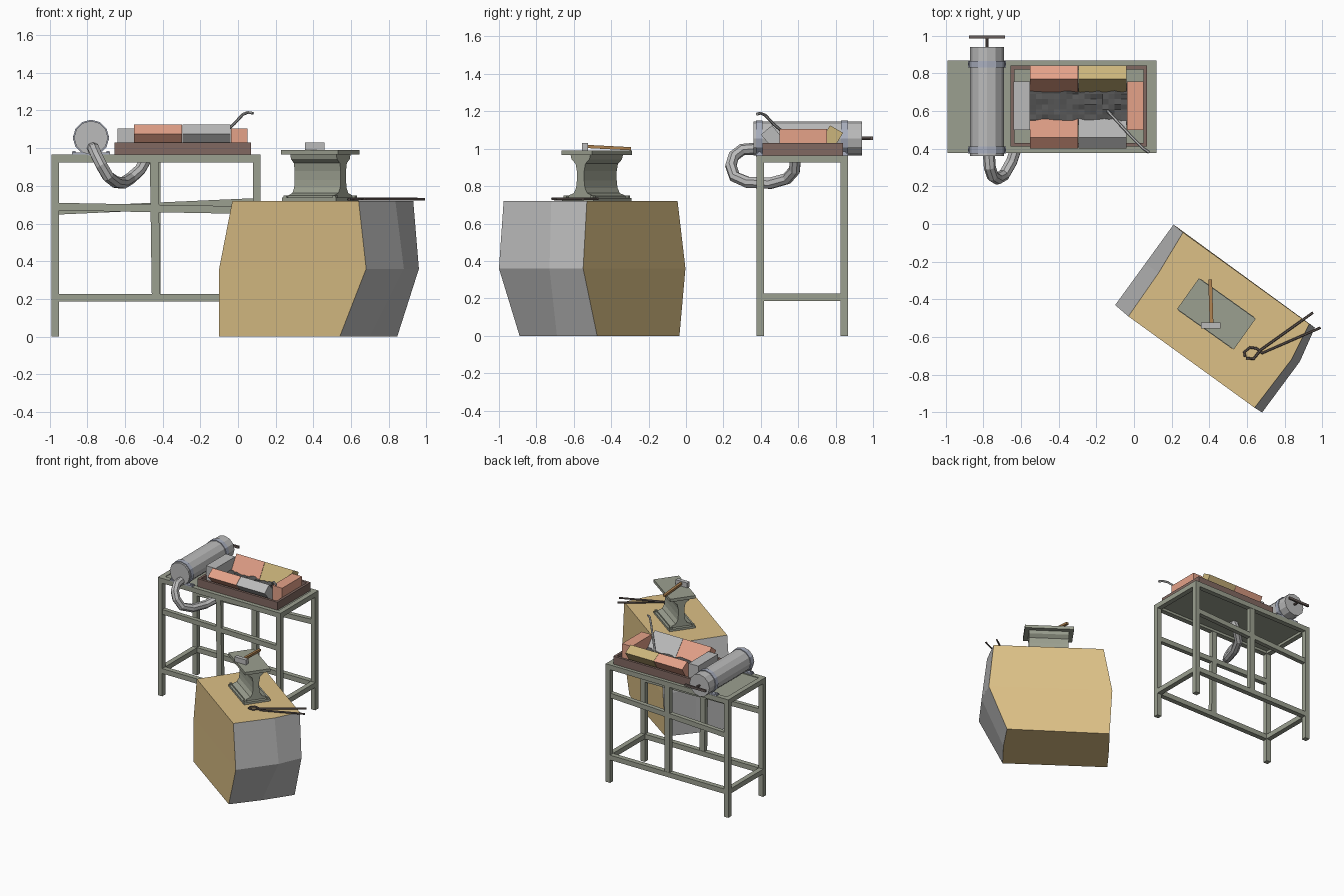
import bpy, bmesh, math, random
from mathutils import Vector, Matrix

if "Cube" in bpy.data.objects:
    bpy.data.objects.remove(bpy.data.objects["Cube"])

random.seed(4)


def mat(name, r, g, b):
    m = bpy.data.materials.new(name)
    m.diffuse_color = (r, g, b, 1)
    m.use_nodes = True
    m.node_tree.nodes["Principled BSDF"].inputs["Base Color"].default_value = m.diffuse_color
    return m


STEEL = mat("painted_steel", .33, .35, .28)
WOOD = mat("wood", .72, .53, .24)
RED = mat("red_brick", .78, .36, .25)
TAN = mat("tan_brick", .60, .46, .20)
BROWN = mat("tray_brown", .22, .14, .12)
COAL = mat("coal", .09, .09, .09)
HANDLE = mat("handle_wood", .42, .22, .08)
IRON = mat("iron", .14, .11, .10)
BLUE = mat("strap", .40, .43, .52)
GREY = mat("light_grey", .5, .5, .5)


def finish(name, bm, m, M=None):
    bmesh.ops.recalc_face_normals(bm, faces=bm.faces)
    me = bpy.data.meshes.new(name)
    bm.to_mesh(me)
    bm.free()
    ob = bpy.data.objects.new(name, me)
    bpy.context.collection.objects.link(ob)
    if m:
        me.materials.append(m)
    if M:
        ob.matrix_world = M
    return ob


def box(name, x, y, z, m=None, M=None):
    bm = bmesh.new()
    bmesh.ops.create_cube(bm, size=1)
    for v in bm.verts:
        v.co = [a[0] + (a[1] - a[0]) * (c + .5) for a, c in zip((x, y, z), v.co)]
    return finish(name, bm, m, M)


def bar(name, p, q, w, m, h=None):
    p, q = Vector(p), Vector(q)
    L, w, h = (q - p).length, w / 2, (h or w) / 2
    M = Matrix.Translation(p) @ (q - p).to_track_quat('X', 'Z').to_matrix().to_4x4()
    return box(name, (0, L), (-w, w), (-h, h), m, M)


def prism(name, pts, length, m, M):
    # outline in local y,z extruded along local x
    bm = bmesh.new()
    f = bm.faces.new([bm.verts.new((-length / 2, y, z)) for y, z in pts])
    r = bmesh.ops.extrude_face_region(bm, geom=[f])
    for v in r['geom']:
        if isinstance(v, bmesh.types.BMVert):
            v.co.x += length
    return finish(name, bm, m, M)


def cyl_y(name, x, z, r, y0, y1, sides, m):
    bm = bmesh.new()
    bmesh.ops.create_cone(bm, cap_ends=True, segments=sides, radius1=r, radius2=r, depth=y1 - y0)
    M = Matrix.Translation((x, (y0 + y1) / 2, z)) @ Matrix.Rotation(math.pi / 2, 4, 'X')
    return finish(name, bm, m, M)


def tube(name, pts, r, m, res=1):
    cu = bpy.data.curves.new(name, 'CURVE')
    cu.dimensions = '3D'
    cu.bevel_depth, cu.bevel_resolution, cu.use_fill_caps = r, res, True
    s = cu.splines.new('POLY')
    s.points.add(len(pts) - 1)
    for p, c in zip(s.points, pts):
        p.co = (*c, 1)
        s.use_smooth = False
    cu.materials.append(m)
    ob = bpy.data.objects.new(name, cu)
    bpy.context.collection.objects.link(ob)
    return ob


# Table: legs, top frame, panel, braces
X0, X1, Y0, Y1 = -.97, .10, .397, .847
for x, sx in ((X0, "left"), (X1, "right")):
    for y, sy in ((Y0, "front"), (Y1, "back")):
        box(f"leg_{sy}_{sx}", (x - .02, x + .02), (y - .02, y + .02), (0, .925), STEEL)
    box(f"top_rail_{sx}", (x - .02, x + .02), (Y0 - .02, Y1 + .02), (.925, .965), STEEL)
    box(f"low_rail_{sx}", (x - .02, x + .02), (Y0 + .02, Y1 - .02), (.187, .227), STEEL)
for y, sy, zl, zr, xt in ((Y0, "front", .69, .67, -.445), (Y1, "back", .667, .715, -.435)):
    box(f"top_rail_{sy}", (X0, X1), (y - .02, y + .02), (.925, .965), STEEL)
    box(f"low_rail_{sy}", (X0, X1), (y - .02, y + .02), (.187, .227), STEEL)
    bar(f"mid_rail_{sy}", (X0, y, zl), (X1, y, zr), .035, STEEL, .04)
    bar(f"post_{sy}", (xt, y, .93), (-.435, y, .22), .035, STEEL, .045)
box("table_panel", (X0, X1), (Y0, Y1), (.945, .96), STEEL)

# Forge tray walls
for i, y in enumerate((.41, .82)):
    box(f"tray_long_{i}", (-.655, .07), (y, y + .02), (.965, 1.03), BROWN)
for i, x in enumerate((-.655, .05)):
    box(f"tray_short_{i}", (x, x + .02), (.43, .82), (.965, 1.03), BROWN)

# Fire bricks: leaning pairs and end bricks
front = [(.40, 1.075), (.46, 1.125), (.56, 1.005), (.50, .962)]
back = [(.84, 1.085), (.77, 1.125), (.695, .997), (.765, .962)]
for nm, prof, x, m in (("front_left", front, -.425, RED), ("front_right", front, -.167, GREY),
                       ("back_left", back, -.425, RED), ("back_right", back, -.167, TAN)):
    prism("brick_" + nm, prof, .256, m, Matrix.Translation((x, 0, 0)))
box("brick_end_left", (-.64, -.553), (.50, .755), (.965, 1.105), GREY)
box("brick_end_right", (-.038, .05), (.50, .755), (.965, 1.105), RED)

# Coal bed
bm = bmesh.new()
bmesh.ops.create_grid(bm, x_segments=16, y_segments=8, size=1)
for v in bm.verts:
    v.co = (-.295 + .257 * v.co.x, .635 + .11 * v.co.y, 1.012 + random.uniform(-.009, .009))
finish("coal_bed", bm, COAL)

# Poker
tube("poker", [(-.14, .60, 1.02), (-.02, .47, 1.13), (.025, .425, 1.178), (.05, .40, 1.19),
               (.08, .38, 1.185)], .008, GREY)

# Blower cylinder, straps, feet, handle, pipe
BX, BZ = -.78, 1.055
cyl_y("blower_body", BX, BZ, .09, .36, .94, 12, GREY)
for i, y in enumerate((.375, .83)):
    cyl_y(f"blower_strap_{i}", BX, BZ, .096, y, y + .035, 12, BLUE)
    box(f"blower_foot_{i}", (BX - .1, BX + .1), (y, y + .035), (.965, .976), BLUE)
    for s in (-1, 1):
        cx = BX + s * .09
        box(f"foot_bolt_{i}_{s}", (cx - .008, cx + .008), (y + .01, y + .026), (.976, .985), BLUE)
cyl_y("pump_rod", BX, BZ, .009, .93, .99, 8, IRON)
box("pump_handle", (BX - .095, BX + .095), (.985, 1.0), (BZ - .009, BZ + .009), IRON)
tube("air_pipe", [(-.77, .37, 1.0), (-.765, .30, .995), (-.75, .255, .96), (-.725, .24, .91),
                  (-.69, .26, .85), (-.65, .33, .82), (-.61, .45, .815), (-.57, .54, .84),
                  (-.52, .58, .885), (-.48, .585, .955)], .032, GREY, 2)

# Wood block: three rings of six corners, grey ends
top = [(-.03, -.49), (.64, -.975), (.835, -.72), (.93, -.53), (.26, -.045), (.13, -.26)]
mid = [(-.10, -.43), (.68, -1.0), (.88, -.73), (.96, -.55), (.21, -.003), (.06, -.21)]
low = [(-.10, -.43), (.54, -.89), (.70, -.69), (.845, -.475), (.21, -.035), (.06, -.22)]
bm = bmesh.new()
rings = [[bm.verts.new((x, y, z)) for x, y in r] for r, z in ((low, 0), (mid, .36), (top, .72))]
bm.faces.new(rings[0][::-1])
bm.faces.new(rings[2])
for a, b in zip(rings, rings[1:]):
    for i in range(6):
        j = (i + 1) % 6
        bm.faces.new((a[i], a[j], b[j], b[i])).material_index = 0 if i in (0, 3) else 1
finish("wood_block", bm, WOOD).data.materials.append(GREY)

# Anvil made from a rail section
A = Matrix.Translation((.437, -.477, 0)) @ Matrix.Rotation(math.radians(-35.5), 4, 'Z')
box("anvil_base", (-.175, .175), (-.103, .103), (.72, .737), STEEL, A)
box("anvil_top", (-.185, .185), (-.10, .10), (.966, .99), STEEL, A)
half = [(.085, .737), (.085, .748), (.045, .762), (.029, .79), (.024, .83), (.024, .88),
        (.032, .92), (.058, .942), (.065, .966)]
prism("anvil_rail", half + [(-y, z) for y, z in half[::-1]], .30, STEEL, A)
for sx in (-1, 1):
    for sy in (-1, 1):
        x, y = sx * .16, sy * .088
        box(f"anvil_bolt_{sx}_{sy}", (x - .01, x + .01), (y - .01, y + .01), (.737, .75), STEEL, A)

# Hammer
box("hammer_head", (.355, .46), (-.555, -.523), (.99, 1.03), GREY)
bar("hammer_handle", (.412, -.55, 1.013), (.404, -.295, 1.0), .02, HANDLE, .017)

# Tongs
Z = .729
tube("tongs_a", [(x, y, Z) for x, y in ((.59, -.705), (.585, -.68), (.615, -.655), (.65, -.66),
     (.68, -.685), (.99, -.55))], .007, IRON)
tube("tongs_b", [(x, y, Z + .004) for x, y in ((.595, -.712), (.635, -.715), (.655, -.69),
     (.67, -.67), (.95, -.47))], .007, IRON)
